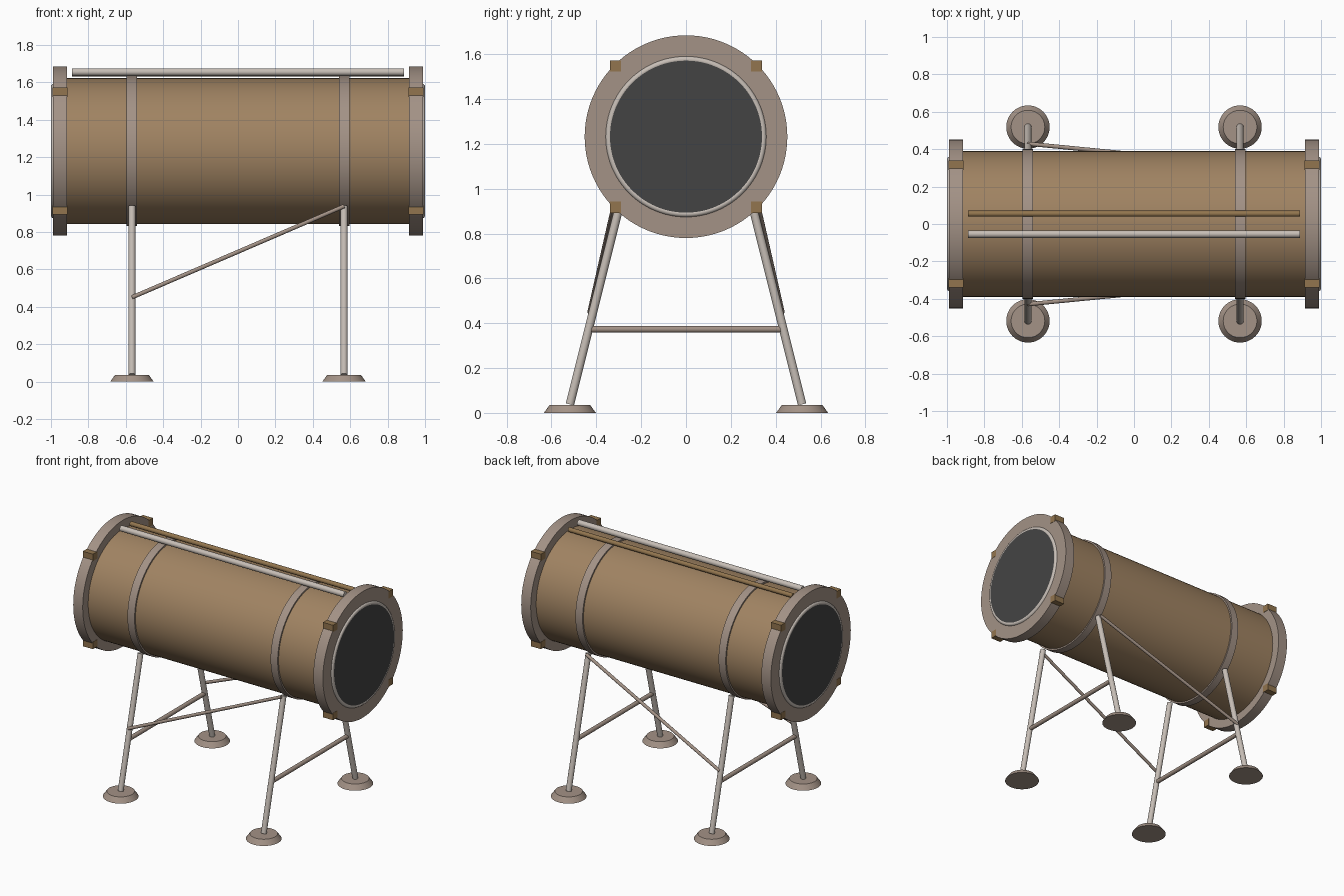
import bpy, math
from mathutils import Vector

if "Cube" in bpy.data.objects:
    bpy.data.objects.remove(bpy.data.objects["Cube"])


def material(name, r, g, b):
    m = bpy.data.materials.new(name)
    lin = [((c / 255 + 0.055) / 1.055) ** 2.4 for c in (r, g, b)]
    m.diffuse_color = (*lin, 1)
    m.use_nodes = True
    m.node_tree.nodes["Principled BSDF"].inputs["Base Color"].default_value = m.diffuse_color
    return m


BROWN = material("tan_brown", 160, 131, 98)
TAUPE = material("taupe", 163, 146, 134)
STEEL = material("pale_steel", 199, 190, 182)
BRASS = material("dull_brass", 146, 117, 78)
DARK = material("dark_glass", 68, 68, 68)

CZ = 1.232   # height of the barrel axis
LX = 0.567   # x of straps and legs


def finish(name, mat, smooth=True):
    o = bpy.context.object
    o.name = name
    o.data.materials.append(mat)
    if smooth:
        bpy.ops.object.shade_smooth_by_angle(angle=math.radians(35))
    return o


def rod(name, a, b, r, mat, sides=24, r2=None):
    a, b = Vector(a), Vector(b)
    d = b - a
    bpy.ops.mesh.primitive_cone_add(vertices=sides, radius1=r, radius2=r if r2 is None else r2,
                                    depth=d.length, location=(a + b) / 2,
                                    rotation=d.to_track_quat('Z', 'Y').to_euler())
    return finish(name, mat)


def drum(name, x0, x1, r, mat):
    return rod(name, (x0, 0, CZ), (x1, 0, CZ), r, mat, 96)


# main barrel
drum("barrel", -0.95, 0.95, 0.39, BROWN)

for sx, end in ((-1, "left"), (1, "right")):
    # end flange, rounded rim and dark lens
    drum(end + "_flange", sx * 0.914, sx * 0.989, 0.452, TAUPE)
    drum(end + "_lens", sx * 0.97, sx * 0.999, 0.346, DARK)
    bpy.ops.mesh.primitive_torus_add(major_radius=0.344, minor_radius=0.015,
                                     major_segments=96, minor_segments=16,
                                     location=(sx * 0.985, 0, CZ),
                                     rotation=(0, math.pi / 2, 0))
    finish(end + "_rim", STEEL)
    # strap around the barrel
    drum(end + "_strap", sx * (LX - 0.028), sx * (LX + 0.028), 0.401, TAUPE)
    # clamps on the flange
    for sy in (-1, 1):
        for sz in (-1, 1):
            bpy.ops.mesh.primitive_cube_add(size=1, location=(sx * 0.9515, sy * 0.315, CZ + sz * 0.315))
            bpy.context.object.scale = (0.079, 0.05, 0.05)
            finish(end + "_clamp", BRASS, False)
    # legs and feet
    for sy, side in ((-1, "front"), (1, "back")):
        rod(f"{side}_{end}_leg", (sx * LX, sy * 0.518, 0.038), (sx * LX, sy * 0.293, 0.938), 0.019, STEEL)
        rod(f"{side}_{end}_foot", (sx * LX, sy * 0.518, 0), (sx * LX, sy * 0.518, 0.036),
            0.116, TAUPE, 48, 0.09)
    # crossbar between the legs
    rod(end + "_crossbar", (sx * LX, -0.434, 0.373), (sx * LX, 0.434, 0.373), 0.015, TAUPE)

# diagonal braces
for sy, side in ((-1, "front"), (1, "back")):
    rod(side + "_brace", (-LX, sy * 0.429, 0.45), (LX, sy * 0.318, 0.938), 0.011, TAUPE)

# rods along the top
rod("front_top_rod", (-0.887, -0.054, 1.655), (0.887, -0.054, 1.655), 0.02, STEEL)
rod("back_top_rod", (-0.887, 0.055, 1.647), (0.887, 0.055, 1.647), 0.016, BRASS)
